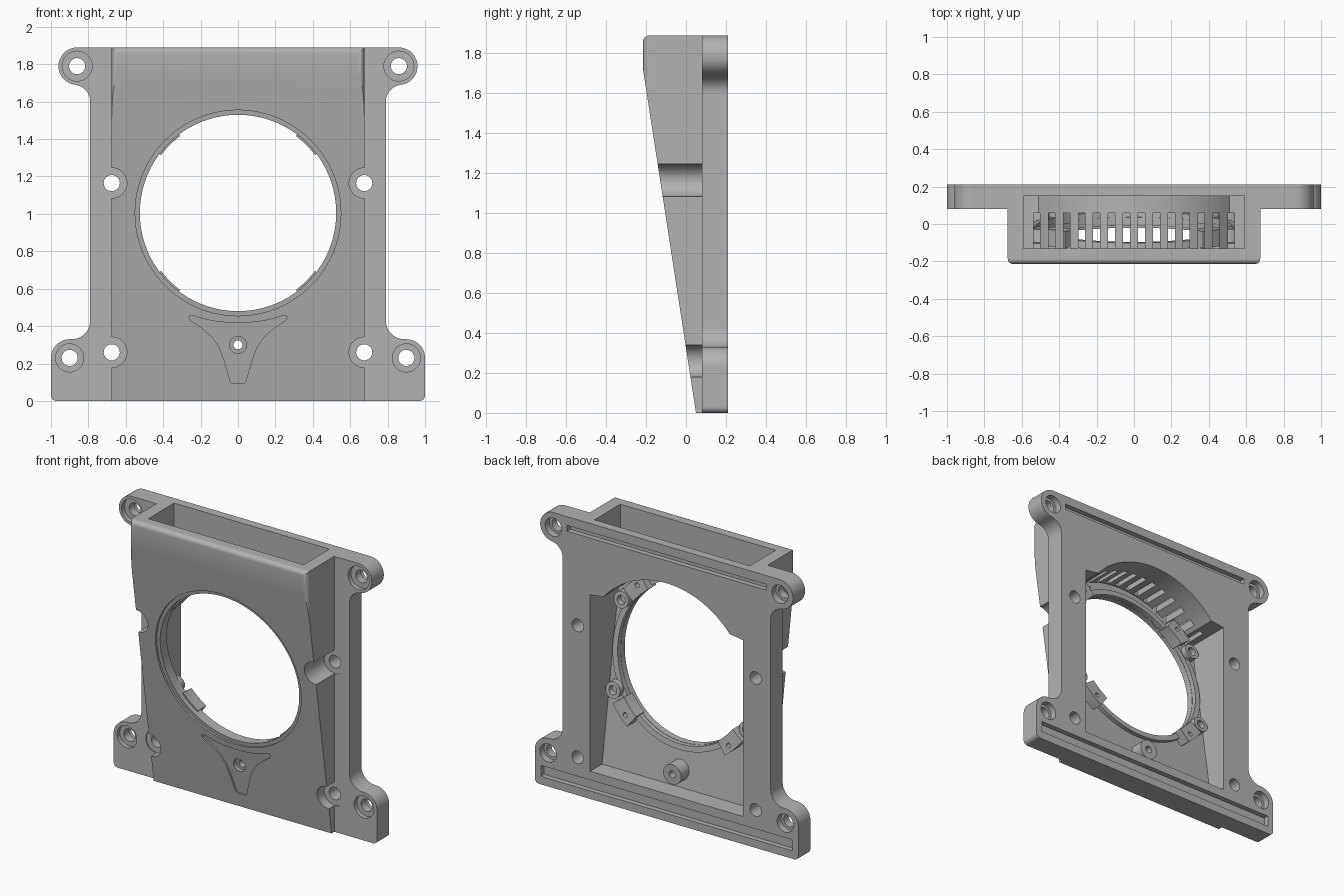
import bpy, bmesh, math

if "Cube" in bpy.data.objects:
    bpy.data.objects.remove(bpy.data.objects["Cube"], do_unlink=True)

grey = bpy.data.materials.new("satin grey")
grey.use_nodes = True
grey.diffuse_color = (0.45, 0.45, 0.45, 1)
grey.node_tree.nodes["Principled BSDF"].inputs["Base Color"].default_value = (0.45, 0.45, 0.45, 1)

CZ = 1.005                      # height of the round opening's centre
TOP, BACK, PLATE = 1.89, 0.21, 0.08


def slope(offset=0.0):
    """Depth of the leaning front face at a height, moved back by offset."""
    return lambda z: 0.05 - 0.154 * z + offset


def arc(cx, cz, r, a0, a1, n=12):
    angles = [math.radians(a0 + (a1 - a0) * i / n) for i in range(n + 1)]
    return [(cx + r * math.cos(a), cz + r * math.sin(a)) for a in angles]


def circle(cx, cz, r, n=40):
    return arc(cx, cz, r, 0, 360, n)[:-1]


def mirrored(half):
    return half + [(-x, z) for x, z in reversed(half) if abs(x) > 1e-6]


def rect(x0, x1, z0, z1):
    return [(x0, z0), (x1, z0), (x1, z1), (x0, z1)]


def finish(name, bm):
    bmesh.ops.recalc_face_normals(bm, faces=bm.faces)
    mesh = bpy.data.meshes.new(name)
    bm.to_mesh(mesh)
    bm.free()
    mesh.materials.append(grey)
    obj = bpy.data.objects.new(name, mesh)
    bpy.context.collection.objects.link(obj)
    return obj


def prism(name, outlines, y0, y1):
    """Extrude x/z outlines in depth; each end may be a number or follow the slope."""
    bm = bmesh.new()
    for outline in outlines:
        ends = []
        for end in (y0, y1):
            ends.append([bm.verts.new((x, end(z) if callable(end) else end, z)) for x, z in outline])
            bm.faces.new(ends[-1])
        a, b = ends
        for i in range(len(a)):
            j = (i + 1) % len(a)
            bm.faces.new((a[i], a[j], b[j], b[i]))
    return finish(name, bm)


def combine(obj, tool, operation="DIFFERENCE"):
    mod = obj.modifiers.new("cut", "BOOLEAN")
    mod.operation, mod.solver, mod.object = operation, "EXACT", tool
    bpy.context.view_layer.objects.active = obj
    bpy.ops.object.modifier_apply(modifier=mod.name)
    bpy.data.objects.remove(tool, do_unlink=True)


def cut(obj, outlines, y0, y1):
    combine(obj, prism("cutter", outlines, y0, y1))


# Mounting plate with four ears
half = (arc(0.97, 0.03, 0.03, -90, 0, 5) + arc(0.9, 0.23, 0.1, 0, 90)
        + arc(0.89, 0.43, 0.1, 270, 180) + arc(0.88, 1.6, 0.09, 180, 100)
        + arc(0.86, 1.79, 0.1, -85, 90, 18))
housing = prism("housing", [mirrored(half)], PLATE, BACK)

# Leaning shroud, rounded along its upper front edges
bm = bmesh.new()
side = [(0.05, 0), (-0.215, 1.72), (-0.215, TOP), (0.15, TOP), (0.15, 0)]
face = bm.faces.new([bm.verts.new((-0.675, y, z)) for y, z in side])
moved = bmesh.ops.extrude_face_region(bm, geom=[face])["geom"]
bmesh.ops.translate(bm, vec=(1.35, 0, 0), verts=[v for v in moved if isinstance(v, bmesh.types.BMVert)])
edges = [e for e in bm.edges if all(v.co.y < -0.2 for v in e.verts)
         and any(v.co.z > 1.8 for v in e.verts)]
bmesh.ops.bevel(bm, geom=edges, offset=0.03, segments=5, profile=0.5, affect="EDGES")
combine(housing, finish("shroud", bm), "UNION")

# Rear cavity: square below, arched above
arch = [p for p in arc(0, CZ, 0.63, 0, 90, 40) if p[1] > 1.4]
cut(housing, [mirrored([(0.58, 0.19), (0.58, 1.4)] + arch)], slope(0.06), 0.3)

# Air duct open at the top, with its floor following the arch
cut(housing, [[(-0.59, 2), (-0.59, 1.44)] + arc(0, CZ, 0.67, 139.5, 40.5, 32)
              + [(0.59, 1.44), (0.59, 2)]], -0.13, 0.15)

# Row of vent slots between duct and cavity
vents = [rect(x - 0.018, x + 0.018, 1.39, 1.72) for x in [0.04 * k for k in range(-13, 14, 2)]]
cut(housing, vents, -0.13, 0.06)

# Round opening with a stepped lip
cut(housing, [circle(0, CZ, 0.525, 80)], -0.5, 0.13)
cut(housing, [circle(0, CZ, 0.55, 80)], -0.5, slope(0.015))

# Screw holes: countersunk ears, and wells at the shroud edges
for s in (-1, 1):
    for x, z, r in ((0.86, 1.79, 0.08), (0.9, 0.23, 0.075)):
        cut(housing, [circle(s * x, z, 0.043)], 0, 0.3)
        cut(housing, [circle(s * x, z, r)], 0, PLATE + 0.03)
        cut(housing, [circle(s * x, z, 0.062)], BACK - 0.045, 0.3)
    for z in (1.165, 0.26):
        cut(housing, [circle(s * 0.675, z, 0.081)], -0.5, PLATE - 0.004 + 0.01)
        cut(housing, [circle(s * 0.675, z, 0.043)], -0.5, 0.3)

# Seal grooves on the back
cut(housing, [rect(-0.755, 0.755, 1.79, 1.83), rect(-0.955, 0.955, 0.055, 0.13)], BACK - 0.035, 0.3)

# Shallow three-armed recess below the opening
arms = [(0, 0.418), (0.07, 0.42), (0.14, 0.428), (0.2, 0.443), (0.245, 0.458), (0.262, 0.45),
        (0.255, 0.432), (0.2, 0.395), (0.14, 0.345), (0.1, 0.285), (0.075, 0.22), (0.04, 0.1),
        (0.03, 0.095)]
cut(housing, [mirrored(arms)], -0.5, slope(0.012))
cut(housing, [circle(0, 0.3, 0.045)], -0.5, slope(0.04))
cut(housing, [circle(0, 0.3, 0.024)], -0.5, 0.3)

# Hollow post behind the lower screw hole
post = prism("screw_post", [circle(0, 0.3, 0.068)], slope(0.05), 0.15)
cut(post, [circle(0, 0.3, 0.024)], -0.5, 0.3)

# Rim around the inside of the opening
rim = prism("inner_rim", [circle(0, CZ, 0.565, 80)], slope(0.05), slope(0.09))
cut(rim, [circle(0, CZ, 0.527, 80)], -0.5, 0.5)

parts = [housing, post, rim]

# Retaining clips and round bosses at four places on the rim
for sx, side_name in ((1, "left"), (-1, "right")):
    for sz, level in ((1, "upper"), (-1, "lower")):
        def place(points):
            return [(sx * x, CZ + sz * z) for x, z in points]
        clip = prism(f"{level}_{side_name}_clip",
                     [place(arc(0, 0, 0.515, 37, 53, 8) + arc(0, 0, 0.615, 53, 37, 8))],
                     slope(0.05), slope(0.14))
        a = math.radians(47)
        cut(clip, [place(circle(0.575 * math.cos(a), 0.575 * math.sin(a), 0.016, 16))], -0.5, 0.5)
        a = math.radians(30)
        bx, bz = 0.585 * math.cos(a), 0.585 * math.sin(a)
        boss = prism(f"{level}_{side_name}_boss", [place(circle(bx, bz, 0.055))],
                     slope(0.05), slope(0.13))
        cut(boss, [place(circle(bx, bz, 0.03, 24))], slope(0.09), 0.5)
        parts += [clip, boss]

# Smooth the round walls, keep edges crisp
for obj in parts:
    bpy.ops.object.select_all(action="DESELECT")
    obj.select_set(True)
    bpy.context.view_layer.objects.active = obj
    bpy.ops.object.shade_smooth_by_angle(angle=math.radians(25))
    mod = obj.modifiers.new("even shading", "WEIGHTED_NORMAL")
    mod.keep_sharp = True
